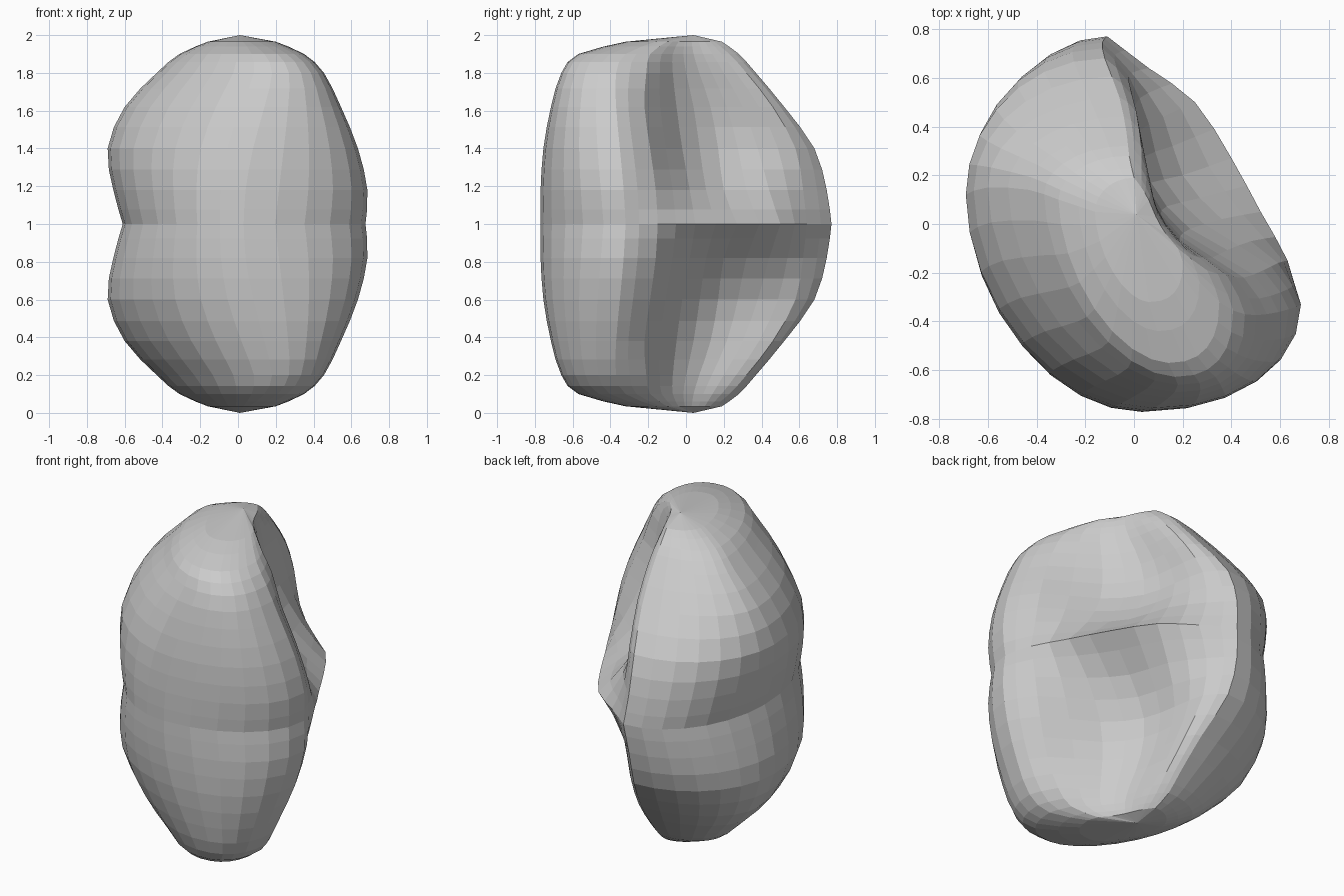
import bpy, bmesh
from math import sin, cos, pi, copysign

if "Cube" in bpy.data.objects:
    bpy.data.objects.remove(bpy.data.objects["Cube"])

# Cross-section levels of the upper half, mirrored about z = 1
# z, left x, right x, front y, back y, widest-left y, widest-right y, back x, frontmost x
LEVELS = [
    (1.00, -.61, .675, -.77, .77, .10, -.32, -.11, .03),
    (1.18, -.66, .685, -.77, .745, .10, -.33, -.13, .04),
    (1.40, -.69, .635, -.755, .68, .12, -.35, -.12, .08),
    (1.62, -.60, .545, -.715, .52, .15, -.37, -.06, .14),
    (1.80, -.43, .455, -.66, .37, .14, -.37, -.03, .18),
    (1.90, -.31, .35, -.57, .28, .10, -.32, -.02, .14),
    (1.965, -.16, .20, -.32, .19, .05, -.16, .00, .06),
]
# Hollowed side of each level, from the back rim to the right rim
HOLLOW = [
    [(.06, .64), (.25, .50), (.40, .27), (.52, .05), (.63, -.15)],
    [(-.01, .62), (.12, .44), (.20, .20), (.36, .02), (.59, -.16)],
    [(-.02, .58), (.02, .38), (.07, .17), (.23, -.02), (.53, -.19)],
    [(.01, .46), (.03, .30), (.06, .13), (.19, -.05), (.45, -.22)],
    [(.03, .32), (.06, .20), (.09, .07), (.19, -.07), (.38, -.21)],
    [(.03, .23), (.07, .14), (.10, .04), (.18, -.07), (.30, -.19)],
    [(.03, .15), (.06, .10), (.09, .03), (.13, -.04), (.18, -.10)],
]


def quarter(cx, cy, ax, ay, a0, n, p=2):
    """Clockwise quarter superellipse starting at angle a0."""
    def f(v):
        return copysign(abs(v) ** (2 / p), v)
    return [(cx + ax * f(cos(a0 - pi / 2 * i / n)), cy + ay * f(sin(a0 - pi / 2 * i / n)))
            for i in range(n)]


def catmull(p, i, t):
    """Smooth interpolation between p[i] and p[i + 1]."""
    a, b = p[max(i - 1, 0)], p[i]
    c, d = p[i + 1], p[min(i + 2, len(p) - 1)]
    return tuple(.5 * (2 * q + (r - o) * t + (2 * o - 5 * q + 4 * r - s) * t * t
                       + (3 * q - o - 3 * r + s) * t ** 3)
                 for o, q, r, s in zip(a, b, c, d))


def section(level, hollow):
    z, xl, xr, yf, yb, yl, yr, xb, xf = level
    h = z - 1
    face = [(xb, yb)] + hollow + [(xr, yr)]
    pts = [catmull(face, i, t) for i in range(len(face) - 1) for t in (0, .5)]
    pts += quarter(xf, yr, xr - xf, yr - yf, 0, 6, 2 + .5 * h)
    pts += quarter(xf, yl, xf - xl, yl - yf, -pi / 2, 8, 2 - .3 * h)
    pts += quarter(xb, yl, xb - xl, yb - yl, -pi, 7)
    return [(x, y, z) for x, y in pts]


# Loft the sections smoothly, keeping a crease at mid height
rings = [section(l, h) for l, h in zip(LEVELS, HOLLOW)]
columns = list(zip(*rings))
upper = [[catmull(c, i, t) for c in columns]
         for i in range(len(rings) - 1) for t in (0, .5)] + [rings[-1]]
lower = [[(x, y, 2 - z) for x, y, z in r] for r in reversed(upper[1:])]

bm = bmesh.new()
loops = [[bm.verts.new(p) for p in r] for r in lower + upper]
for a, b in zip(loops, loops[1:]):
    for i in range(len(a)):
        j = (i + 1) % len(a)
        bm.faces.new((a[i], a[j], b[j], b[i]))
# Close both ends with shallow fans
for loop, z in ((loops[0], 0), (loops[-1], 2)):
    tip = bm.verts.new((.01, .04, z))
    for i in range(len(loop)):
        bm.faces.new((loop[i], loop[(i + 1) % len(loop)], tip))
bmesh.ops.recalc_face_normals(bm, faces=bm.faces)

mesh = bpy.data.meshes.new("hollowed_shell")
bm.to_mesh(mesh)
bm.free()
shell = bpy.data.objects.new("hollowed_shell", mesh)
bpy.context.collection.objects.link(shell)
